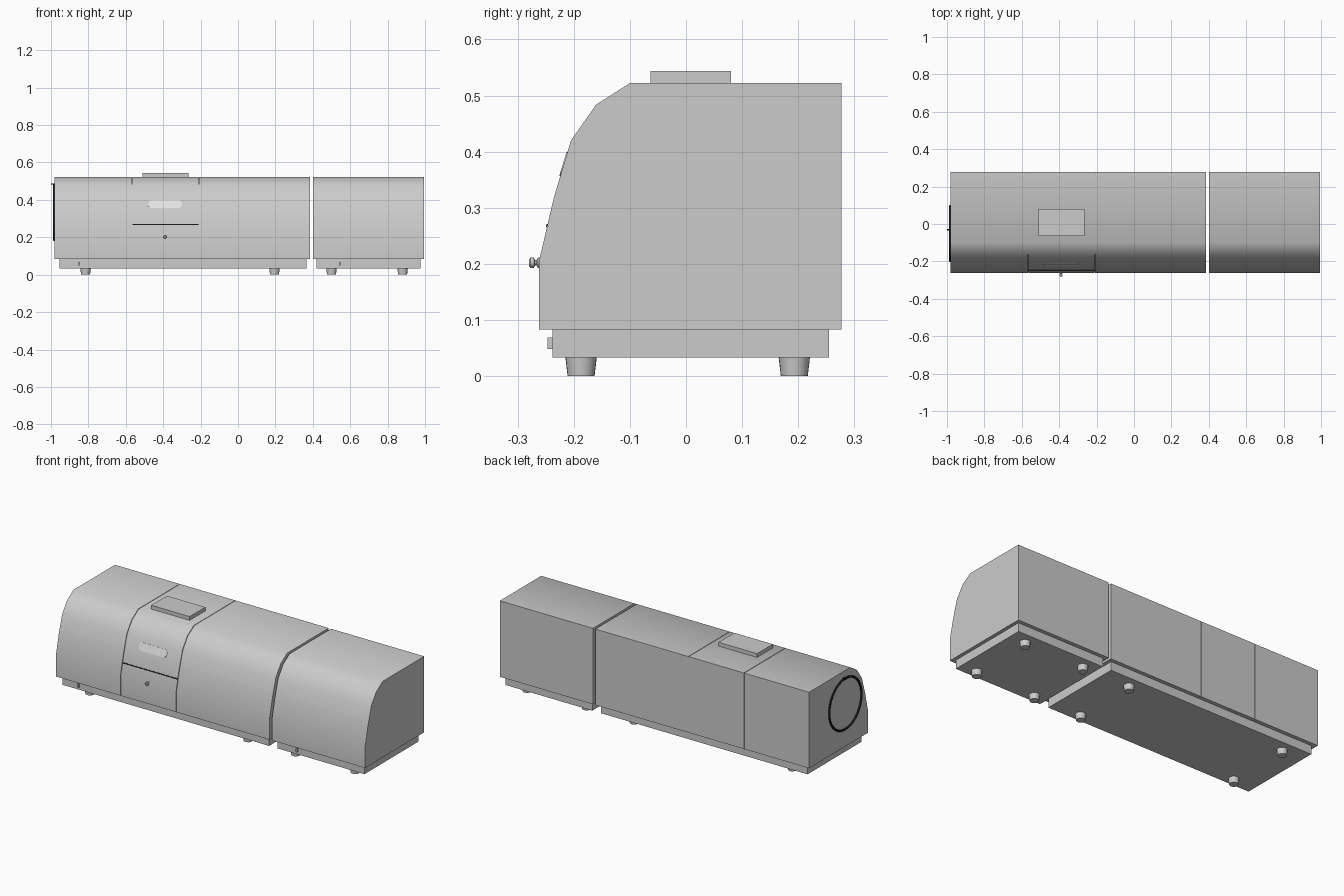
import bpy, bmesh, math
from mathutils import Matrix

cube = bpy.data.objects.get("Cube")
if cube:
    bpy.data.objects.remove(cube, do_unlink=True)


def material(name, value):
    m = bpy.data.materials.new(name)
    m.use_nodes = True
    col = (value, value, value, 1)
    m.diffuse_color = col
    m.node_tree.nodes["Principled BSDF"].inputs["Base Color"].default_value = col
    return m


GREY = material("casing grey", 0.6)
LIGHT = material("light grey", 0.8)
BLACK = material("black", 0.01)


def finish(name, bm, mat, smooth=None):
    bmesh.ops.recalc_face_normals(bm, faces=bm.faces)
    mesh = bpy.data.meshes.new(name)
    bm.to_mesh(mesh)
    bm.free()
    mesh.materials.append(mat)
    ob = bpy.data.objects.new(name, mesh)
    bpy.context.collection.objects.link(ob)
    if smooth:
        bpy.ops.object.select_all(action='DESELECT')
        ob.select_set(True)
        bpy.context.view_layer.objects.active = ob
        bpy.ops.object.shade_smooth_by_angle(angle=math.radians(smooth))
    return ob


def box(name, x, y, z, mat=GREY, tilt=0, corner=0):
    """Box from ranges; corner rounds the edges running along y, tilt leans it back."""
    bm = bmesh.new()
    bmesh.ops.create_cube(bm, size=1)
    size = [r[1] - r[0] for r in (x, y, z)]
    bmesh.ops.scale(bm, vec=size, verts=bm.verts)
    if corner:
        edges = [e for e in bm.edges
                 if abs(e.verts[0].co.y - e.verts[1].co.y) > size[1] / 2]
        bmesh.ops.bevel(bm, geom=edges, offset=corner, segments=5,
                        profile=0.5, affect='EDGES')
    bm.transform(Matrix.Translation([sum(r) / 2 for r in (x, y, z)])
                 @ Matrix.Rotation(-tilt, 4, 'X'))
    return finish(name, bm, mat)


def lathe(name, profile, matrix, mat=GREY, sides=24):
    """Spin (radius, height) points about local z."""
    bm = bmesh.new()
    rings = [[bm.verts.new((r * math.cos(a), r * math.sin(a), h))
              for a in (math.tau * i / sides for i in range(sides))]
             for r, h in profile]
    for lo, hi in zip(rings, rings[1:]):
        for i in range(sides):
            j = (i + 1) % sides
            bm.faces.new((lo[i], lo[j], hi[j], hi[i]))
    bm.faces.new(rings[0])
    bm.faces.new(rings[-1])
    bm.transform(matrix)
    return finish(name, bm, mat, 40)


# Casing cross-section (y, z)
SECTION = [(-0.262, 0.083), (-0.262, 0.205), (-0.235, 0.32), (-0.205, 0.42),
           (-0.16, 0.484), (-0.1, 0.522), (0.277, 0.522), (0.277, 0.083)]


def casing(name, x0, x1, shrink=0):
    bm = bmesh.new()
    k = 1 - shrink
    ring = [bm.verts.new((x0, y * k, 0.3 + (z - 0.3) * k)) for y, z in SECTION]
    face = bm.faces.new(ring)
    out = bmesh.ops.extrude_face_region(bm, geom=[face], use_keep_orig=True)
    verts = [v for v in out["geom"] if isinstance(v, bmesh.types.BMVert)]
    bmesh.ops.translate(bm, vec=(x1 - x0, 0, 0), verts=verts)
    return finish(name, bm, GREY, 40)


# Main unit in three panels with narrow seams, and the side unit
casing("main_casing_right", -0.98, -0.5665)
casing("door_panel", -0.5635, -0.2115)
casing("main_casing_left", -0.2085, 0.385)
casing("seam_backing", -0.6, -0.18, 0.02)
casing("side_casing", 0.4, 0.995)

# Plinths, feet and power switches
units = {"main": (-0.955, 0.365, -0.815, 0.195, -0.85),
         "side": (0.42, 0.975, 0.5, 0.88, 0.545)}
for unit, (x0, x1, fa, fb, sx) in units.items():
    box(unit + "_plinth", (x0, x1), (-0.238, 0.255), (0.033, 0.084))
    box(unit + "_switch", (sx - 0.004, sx + 0.004), (-0.247, -0.236),
        (0.048, 0.069), GREY)
    for side, fx in (("right", fa), ("left", fb)):
        for end, fy in (("front", -0.187), ("back", 0.193)):
            lathe(f"{unit}_foot_{end}_{side}", [(0.024, 0), (0.028, 0.034)],
                  Matrix.Translation((fx, fy, 0)))

# Top hatch
box("top_hatch", (-0.51, -0.265), (-0.063, 0.08), (0.52, 0.544))

# Door details: slit, grip plate and knob
box("door_slit", (-0.5635, -0.2115), (-0.249, -0.245), (0.265, 0.271), BLACK,
    tilt=math.atan2(0.027, 0.115))
box("door_grip", (-0.48, -0.3), (-0.2195, -0.2155), (0.355, 0.4), LIGHT,
    tilt=math.atan2(0.03, 0.1), corner=0.02)
lathe("door_knob", [(0.009, -0.003), (0.009, 0.002), (0.005, 0.004),
                    (0.005, 0.007), (0.009, 0.009), (0.009, 0.015), (0.006, 0.018)],
      Matrix.Translation((-0.39, -0.262, 0.202)) @ Matrix.Rotation(math.pi / 2, 4, 'X'))

# Ring on the end wall with its small catch
bpy.ops.mesh.primitive_torus_add(major_radius=0.147, minor_radius=0.006,
                                 major_segments=64, minor_segments=10,
                                 location=(-0.983, -0.05, 0.332),
                                 rotation=(0, math.pi / 2, 0))
ring = bpy.context.object
ring.name = "end_ring"
ring.data.materials.append(BLACK)
bpy.ops.object.shade_smooth_by_angle(angle=math.radians(60))
box("ring_catch", (-1.0, -0.98), (-0.034, -0.026), (0.481, 0.488), BLACK)
